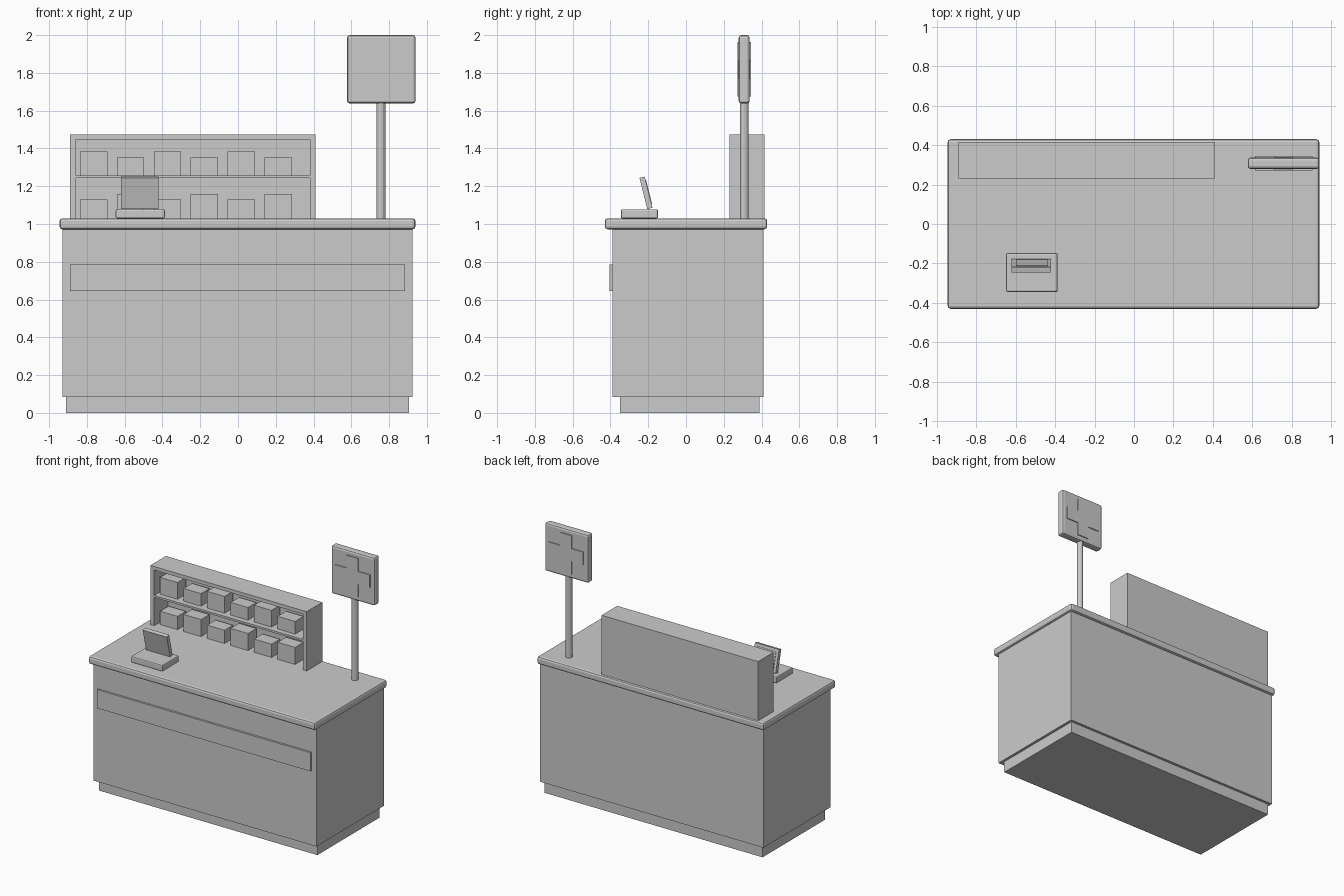
import bpy, bmesh, math
from mathutils import Vector, Matrix

if "Cube" in bpy.data.objects:
    bpy.data.objects.remove(bpy.data.objects["Cube"])


def box(name, x, y, z, bevel=0.0, tilt=0.0):
    """Box from (min, max) ranges, optionally bevelled and tilted about x."""
    lo, hi = Vector((x[0], y[0], z[0])), Vector((x[1], y[1], z[1]))
    bm = bmesh.new()
    bmesh.ops.create_cube(bm, size=1, matrix=Matrix.Diagonal((*(hi - lo), 1)))
    me = bpy.data.meshes.new(name)
    bm.to_mesh(me)
    bm.free()
    ob = bpy.data.objects.new(name, me)
    ob.location = (lo + hi) / 2
    ob.rotation_euler.x = tilt
    bpy.context.collection.objects.link(ob)
    if bevel:
        m = ob.modifiers.new("bevel", 'BEVEL')
        m.width, m.segments = bevel, 2
    return ob


# counter
box("plinth", (-.91, .905), (-.35, .39), (0, .085))
box("counter_body", (-.93, .925), (-.39, .41), (.085, .975))
box("front_panel", (-.89, .885), (-.405, -.385), (.645, .785))
box("countertop", (-.945, .94), (-.43, .43), (.972, 1.03), .015)

# display shelf
box("shelf_back", (-.89, .41), (.395, .415), (1.03, 1.475))
box("shelf_top", (-.89, .41), (.23, .395), (1.448, 1.475))
box("shelf_middle", (-.858, .38), (.23, .395), (1.243, 1.258))
for name, x0 in (("left", -.89), ("right", .38)):
    box(f"shelf_side_{name}", (x0, x0 + (.032 if x0 < 0 else .03)), (.23, .395), (1.03, 1.448))

# packages on both shelves, alternating heights
for row, (z, heights) in enumerate(((1.03, (.1, .128)), (1.258, (.126, .095)))):
    for i in range(6):
        x = -.837 + .1955 * i
        box(f"package_{row}_{i}", (x, x + .145), (.27, .37), (z, z + heights[i % 2]))

# payment terminal with leaning screen
tilt = math.radians(14)
box("terminal_base", (-.648, -.387), (-.345, -.148), (1.03, 1.078), .008)
box("terminal_screen", (-.62, -.42), (-.226, -.198), (1.08, 1.25), 0, tilt)
n = Vector((0, math.cos(tilt), math.sin(tilt)))
d = box("screen_glass", (-.6, -.437), (-.003, .003), (-.065, .065), 0, tilt)
d.location = Vector((-.518, -.212, 1.165)) + n * .0145

# sign pole
bpy.ops.mesh.primitive_cylinder_add(vertices=12, radius=.023, depth=.63,
                                    location=(.757, .308, 1.335))
bpy.context.object.name = "sign_pole"

# sign board with a raised plus on each side
box("sign_board", (.577, .94), (.279, .337), (1.638, 2), .014)
cx, cz, L, w = .759, 1.819, .145, .048
for name, y in (("front", (.272, .282)), ("back", (.334, .344))):
    box(f"plus_bar_{name}", (cx - L, cx + L), y, (cz - w, cz + w))
    box(f"plus_post_{name}", (cx - w, cx + w), y, (cz - L, cz + L))
